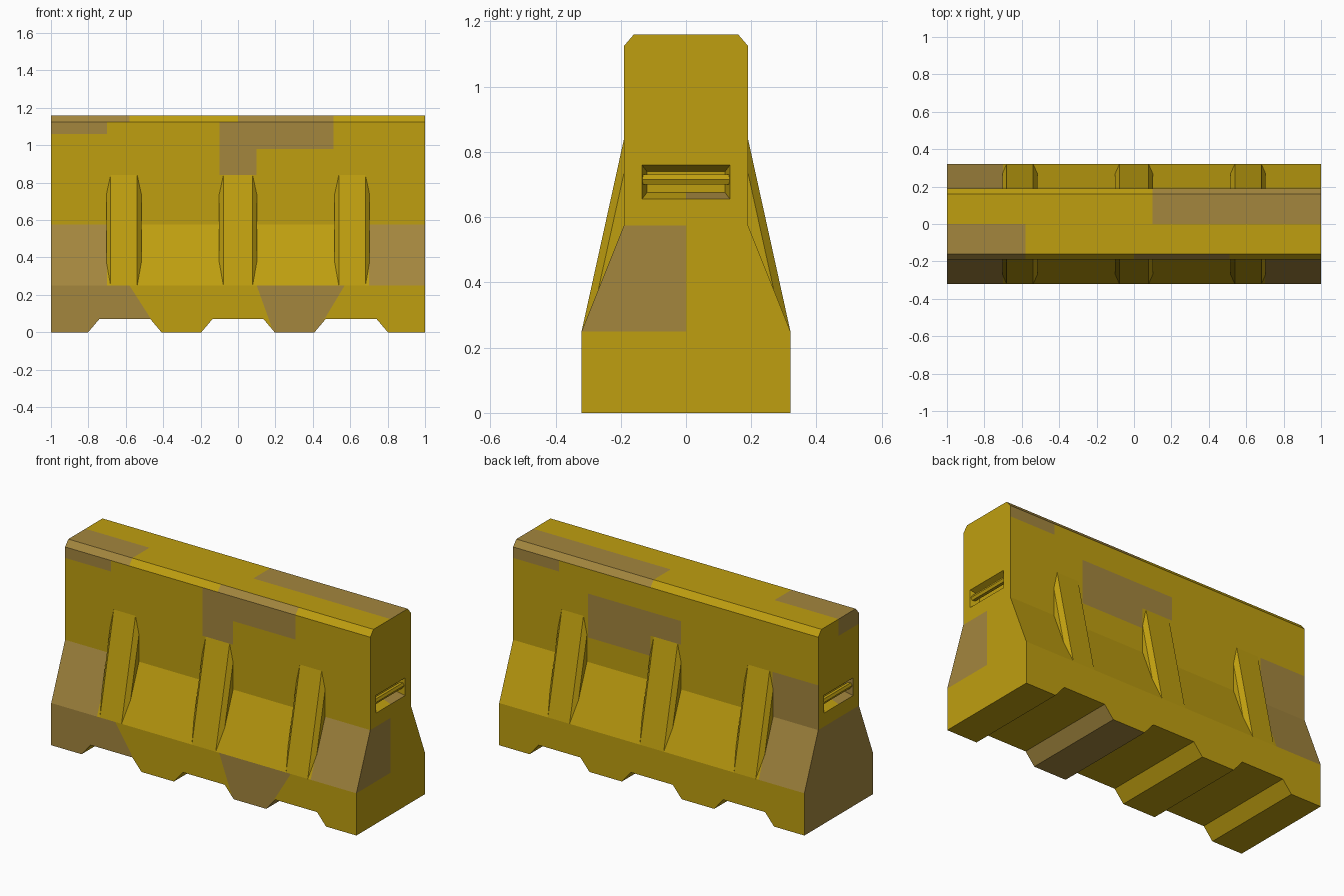
import bpy, bmesh
from mathutils import Vector

if "Cube" in bpy.data.objects:
    bpy.data.objects.remove(bpy.data.objects["Cube"])


def material(name, color):
    m = bpy.data.materials.new(name)
    m.diffuse_color = color
    m.use_nodes = True
    m.node_tree.nodes["Principled BSDF"].inputs["Base Color"].default_value = m.diffuse_color
    return m


yellow = material("yellow_paint", (0.52, 0.345, 0.005, 1))
brown = material("worn_brown", (0.37, 0.24, 0.048, 1))


def loft(name, ring_a, ring_b):
    """Solid between two matching rings of points."""
    bm = bmesh.new()
    a = [bm.verts.new(p) for p in ring_a]
    b = [bm.verts.new(p) for p in ring_b]
    bm.faces.new(a)
    bm.faces.new(b[::-1])
    n = len(a)
    for i in range(n):
        j = (i + 1) % n
        bm.faces.new((a[j], a[i], b[i], b[j]))
    bmesh.ops.recalc_face_normals(bm, faces=bm.faces[:])
    me = bpy.data.meshes.new(name)
    bm.to_mesh(me)
    bm.free()
    ob = bpy.data.objects.new(name, me)
    bpy.context.collection.objects.link(ob)
    me.materials.append(yellow)
    return ob


def cut(target, cutter):
    mod = target.modifiers.new("cut", 'BOOLEAN')
    mod.operation = 'DIFFERENCE'
    mod.solver = 'EXACT'
    mod.object = cutter
    bpy.context.view_layer.objects.active = target
    bpy.ops.object.modifier_apply(modifier=mod.name)
    bpy.data.objects.remove(cutter)


# Barrier body: constant cross-section along x
half = [(0.32, 0), (0.32, 0.25), (0.19, 0.575), (0.19, 1.125), (0.16, 1.16)]
profile = half + [(-y, z) for y, z in reversed(half)]
body = loft("barrier_body", [(-1, y, z) for y, z in profile],
            [(1, y, z) for y, z in profile])

# Underside notches leaving four feet
for cx in (-0.605, 0, 0.605):
    trap = [(-0.255, -0.07), (0.255, -0.07), (0.137, 0.07), (-0.137, 0.07)]
    cut(body, loft("notch_cutter", [(cx + x, -0.5, z) for x, z in trap],
                   [(cx + x, 0.5, z) for x, z in trap]))


# Tapered hand slot with a bar in each end
def slot_ring(x, y, z0, z1):
    return [(x, -y, z0), (x, y, z0), (x, y, z1), (x, -y, z1)]


for s in (-1, 1):
    cut(body, loft("slot_cutter", slot_ring(s * 1.05, 0.15, 0.635, 0.78),
                   slot_ring(s * 0.95, 0.12, 0.675, 0.74)))
    hexagon = [(0.016, 0), (0.009, 0.015), (-0.009, 0.015),
               (-0.016, 0), (-0.009, -0.015), (0.009, -0.015)]
    loft("slot_bar", [(s * (0.98 + x), -0.134, 0.715 + z) for x, z in hexagon],
         [(s * (0.98 + x), 0.134, 0.715 + z) for x, z in hexagon])


# Chamfered sloping ribs on both sides
def rib_ring(cx, s, y, z, w):
    pts = [(-w - 0.023, 0.05), (-w - 0.023, y - 0.023), (-w, y),
           (w, y), (w + 0.023, y - 0.023), (w + 0.023, 0.05)]
    return [(cx + px, s * py, z) for px, py in pts]


for s in (-1, 1):
    for cx, w in ((-0.61, 0.071), (0, 0.078), (0.61, 0.071)):
        loft("side_rib", rib_ring(cx, s, 0.32, 0.25, w),
             rib_ring(cx, s, 0.19, 0.84, w))

# Split the body along the borders of the colour patches
body.data.materials.append(brown)
bm = bmesh.new()
bm.from_mesh(body.data)
bmesh.ops.triangulate(bm, faces=bm.faces[:])
planes = [((v, 0, 0), (1, 0, 0)) for v in (-0.7, -0.58, -0.1, 0, 0.1, 0.51, 0.7)]
planes += [((0, 0, v), (0, 0, 1)) for v in (0.25, 0.575, 0.72, 0.84, 0.98, 1.06)]
planes.append(((0, 0, 0), (0, 1, 0)))
slants = [(-0.58, -0.42), (0.1, 0.19), (0.57, 0.42)]   # x at z=0.25, x at z=0
planes += [((b, 0, 0), Vector((0.25, 0, b - a)).normalized()) for a, b in slants]
for co, no in planes:
    bmesh.ops.bisect_plane(bm, geom=bm.verts[:] + bm.edges[:] + bm.faces[:],
                           plane_co=co, plane_no=no, dist=1e-5)

# Patches as (min, max) pairs: x and z on the sides, x and y on top, y and z on ends
patches = {
    "front": [(-1, -0.58, 1.126, 1.16), (-1, -0.7, 1.06, 1.126),
              (-0.1, 0.51, 0.98, 1.126), (0, 0.51, 1.126, 1.16),
              (-0.1, 0.1, 0.84, 0.98), (-1, -0.7, 0.25, 0.575),
              (0.7, 1, 0.25, 0.575)],
    "back": [(0.1, 1, 1.126, 1.16), (0.7, 1, 1.06, 1.126),
             (-0.1, 0.51, 0.84, 0.98), (0.1, 0.51, 0.72, 0.84),
             (-1, -0.7, 0.25, 0.84)],
    "top": [(0.1, 1, 0, 0.16), (-1, -0.58, -0.16, 0)],
    "right": [(-0.32, 0, 0.25, 0.575)],
    "left": [(-0.32, 0.32, 0, 0.575), (-0.19, 0, 1.06, 1.16)],
    "under": [(0.18, 0.48, 0, 0.06)],
}


def side_of(c, n):
    if abs(n.x) > 0.9:
        if abs(c.x) < 0.999:
            return None, 0, 0
        return ("right" if n.x > 0 else "left"), c.y, c.z
    if n.z > 0.9:
        return "top", c.x, c.y
    if abs(n.y) > 0.3:
        return ("front" if n.y < 0 else "back"), c.x, c.z
    return "under", c.x, c.z


def slant_x(i, z):
    a, b = slants[i]
    return b + (a - b) * z / 0.25


bm.normal_update()
for f in bm.faces:
    c = f.calc_center_median()
    side, u, v = side_of(c, f.normal)
    hit = any(a < u < b and lo - 1e-4 <= v < hi
              for a, b, lo, hi in patches.get(side, []))
    if side == "front" and c.z < 0.25:
        hit = c.x < slant_x(0, c.z) or slant_x(1, c.z) < c.x < slant_x(2, c.z)
    if abs(c.x) < 0.999 and side in ("front", "back") and 0.1 > abs(c.y):
        hit = False
    f.material_index = 1 if hit else 0
bm.to_mesh(body.data)
bm.free()
